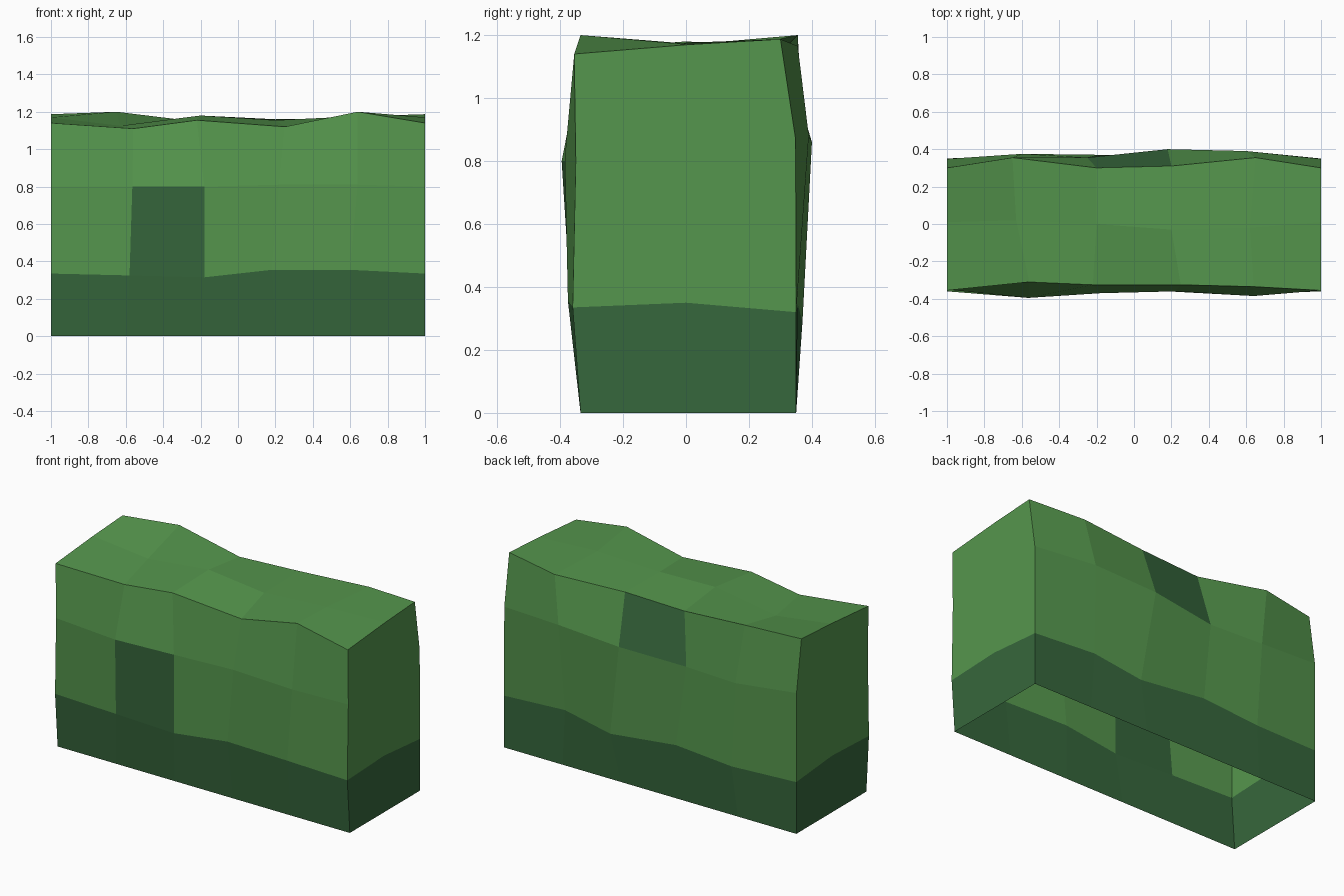
import bpy, bmesh

if "Cube" in bpy.data.objects:
    bpy.data.objects.remove(bpy.data.objects["Cube"])


def material(name, rgb):
    m = bpy.data.materials.new(name)
    m.diffuse_color = (*rgb, 1)
    m.use_nodes = True
    m.node_tree.nodes["Principled BSDF"].inputs["Base Color"].default_value = m.diffuse_color
    return m


# Lengthwise rails around the hedge: (y, z) at both ends, then the four inner points
XS = (-0.6, -0.2, 0.2, 0.6)
rails = [
    ((-.335, 0), [(x, -.335, 0) for x in XS]),                                            # front base
    ((-.36, .335), [(-.58, -.365, .325), (-.18, -.37, .315), (.18, -.36, .355), (.6, -.375, .355)]),
    ((-.35, .80), [(-.565, -.395, .80), (-.18, -.37, .80), (.22, -.36, .81), (.64, -.385, .81)]),
    ((-.355, 1.14), [(-.56, -.31, 1.11), (-.22, -.325, 1.155), (.25, -.325, 1.12), (.64, -.335, 1.2)]),
    ((.01, 1.17), [(-.63, .02, 1.125), (-.2, 0, 1.18), (.2, -.03, 1.155), (.62, -.02, 1.175)]),  # top ridge
    ((.3, 1.187), [(-.65, .355, 1.2), (-.2, .3, 1.145), (.2, .31, 1.16), (.65, .355, 1.165)]),
    ((.348, .87), [(-.6, .375, .835), (-.25, .355, .835), (.18, .4, .86), (.6, .39, .88)]),
    ((.35, .32), [(-.57, .37, .31), (-.19, .37, .34), (.26, .37, .29), (.58, .355, .345)]),
    ((.35, 0), [(x, .35, 0) for x in XS]),                                                # back base
]

bm = bmesh.new()
grid = []
for (y, z), inner in rails:
    pts = [(-1, y, z), *inner, (1, y, z)]
    grid.append([bm.verts.new(p) for p in pts])

# Long shell: dark base bands plus one dark patch on the front and one on the back
dark_patches = {(1, 1), (5, 2)}
for r in range(len(grid) - 1):
    for c in range(5):
        a, b = grid[r], grid[r + 1]
        f = bm.faces.new((a[c], a[c + 1], b[c + 1], b[c]))
        f.material_index = int(r in (0, 7) or (r, c) in dark_patches)

# Flat ends, split into a dark base and a light upper part
for c, x in ((0, -1), (5, 1)):
    col = [row[c] for row in grid]
    mid = bm.verts.new((x, 0, .35))
    bm.faces.new((col[0], col[8], col[7], mid, col[1])).material_index = 1
    bm.faces.new((col[1], mid, col[4], col[3], col[2]))
    bm.faces.new((mid, col[7], col[6], col[5], col[4]))

bmesh.ops.recalc_face_normals(bm, faces=bm.faces)
if max(bm.faces, key=lambda f: f.calc_center_median().z).normal.z < 0:
    bmesh.ops.reverse_faces(bm, faces=bm.faces)

mesh = bpy.data.meshes.new("hedge")
bm.to_mesh(mesh)
bm.free()
mesh.materials.append(material("leaf green", (.091, .305, .074)))
mesh.materials.append(material("dark green", (.037, .136, .045)))
hedge = bpy.data.objects.new("hedge", mesh)
bpy.context.collection.objects.link(hedge)
